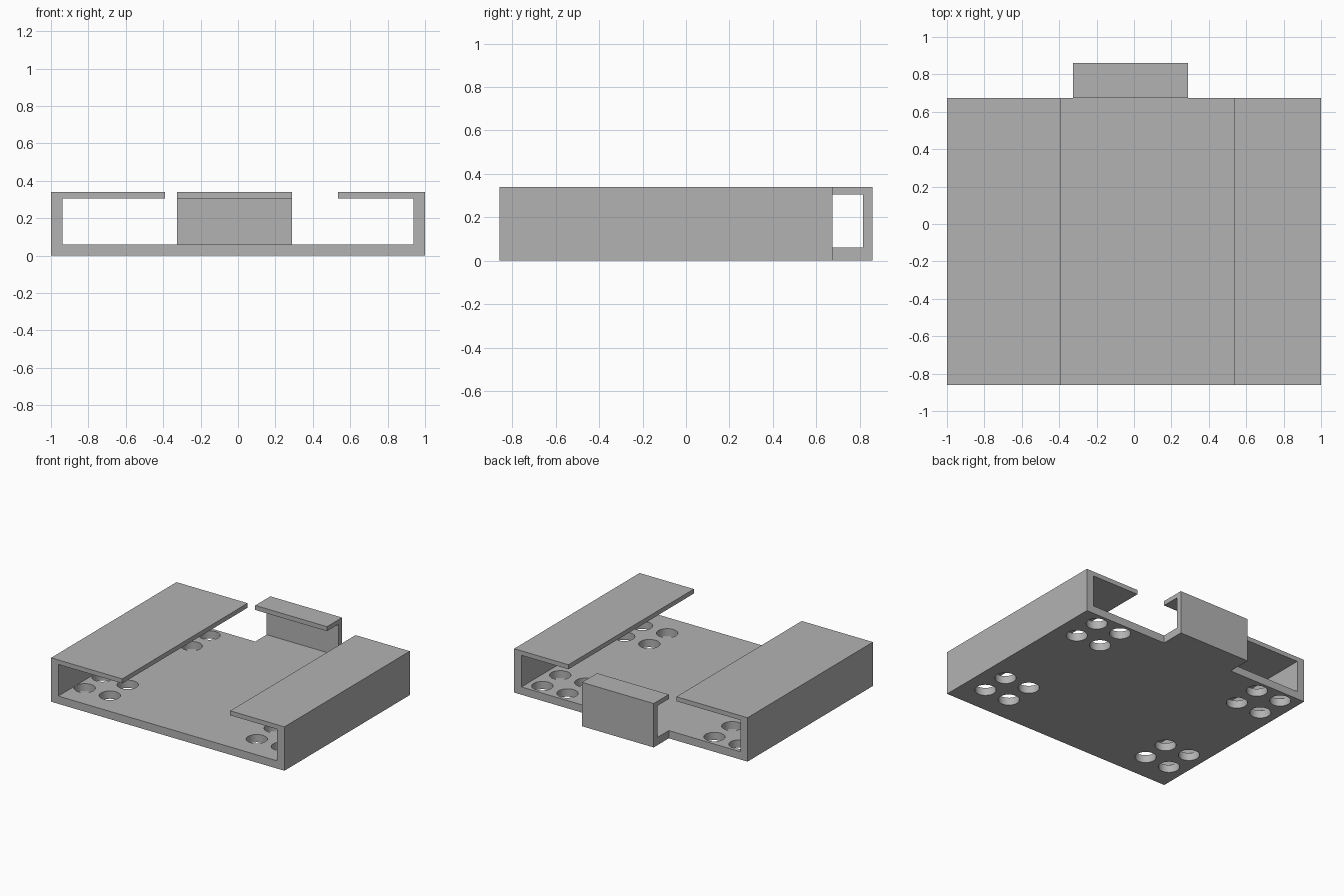
import bpy, bmesh, math

if "Cube" in bpy.data.objects:
    bpy.data.objects.remove(bpy.data.objects["Cube"])

X, FRONT, BACK, CLIP_BACK = 1.0, -0.86, 0.675, 0.86
FLOOR, LIP, TOP = 0.06, 0.305, 0.34

grey = bpy.data.materials.new("grey plastic")
grey.diffuse_color = (0.45, 0.45, 0.45, 1)
grey.use_nodes = True
grey.node_tree.nodes["Principled BSDF"].inputs["Base Color"].default_value = grey.diffuse_color


def extrude(name, points, direction):
    """Extrude a closed 3D outline along a vector."""
    bm = bmesh.new()
    face = bm.faces.new([bm.verts.new(p) for p in points])
    new = bmesh.ops.extrude_face_region(bm, geom=[face])["geom"]
    bmesh.ops.translate(bm, vec=direction,
                        verts=[v for v in new if isinstance(v, bmesh.types.BMVert)])
    bmesh.ops.recalc_face_normals(bm, faces=bm.faces)
    mesh = bpy.data.meshes.new(name)
    bm.to_mesh(mesh)
    bm.free()
    obj = bpy.data.objects.new(name, mesh)
    mesh.materials.append(grey)
    bpy.context.collection.objects.link(obj)
    return obj


def combine(target, other, operation):
    """Apply a boolean and remove the helper."""
    mod = target.modifiers.new("combine", "BOOLEAN")
    mod.operation, mod.object, mod.solver = operation, other, "EXACT"
    bpy.context.view_layer.objects.active = target
    bpy.ops.object.modifier_apply(modifier=mod.name)
    bpy.data.objects.remove(other)


# Tray: floor, side walls and the two inward lips as one channel profile
profile = [(-X, 0), (X, 0), (X, TOP), (0.535, TOP), (0.535, LIP), (0.938, LIP),
           (0.938, FLOOR), (-0.938, FLOOR), (-0.938, LIP), (-0.39, LIP),
           (-0.39, TOP), (-X, TOP)]
tray = extrude("tray", [(x, FRONT, z) for x, z in profile], (0, BACK - FRONT, 0))

# Back clip: floor extension, rear wall and forward lip
profile = [(BACK, 0), (CLIP_BACK, 0), (CLIP_BACK, TOP), (BACK, TOP),
           (BACK, LIP), (0.815, LIP), (0.815, FLOOR), (BACK, FLOOR)]
clip = extrude("back_clip", [(-0.325, y, z) for y, z in profile], (0.615, 0, 0))
combine(tray, clip, "UNION")

# Mounting holes: a square group of four near each corner
for cx in (-0.755, 0.72):
    for cy in (-0.535, 0.467):
        for sx in (-1, 1):
            for sy in (-1, 1):
                ring = [(cx + sx * 0.1075 + 0.075 * math.cos(a),
                         cy + sy * 0.1095 + 0.075 * math.sin(a), -0.05)
                        for a in (i * math.tau / 32 for i in range(32))]
                combine(tray, extrude("hole_cutter", ring, (0, 0, 0.17)), "DIFFERENCE")

# Smooth the hole walls while keeping the edges sharp
tray.select_set(True)
bpy.context.view_layer.objects.active = tray
bpy.ops.object.shade_smooth_by_angle(angle=math.radians(30))
